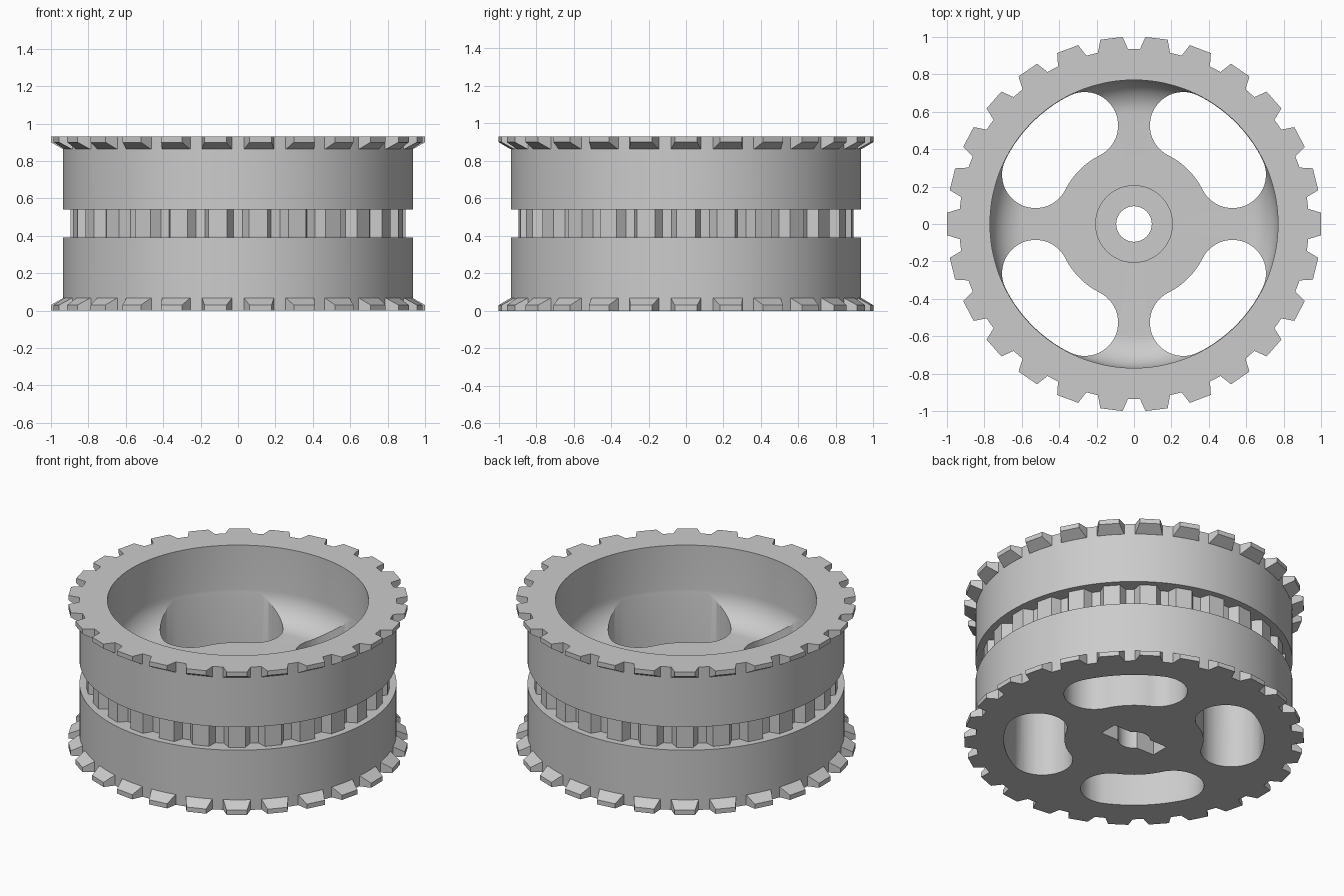
import bpy, bmesh
from math import sin, cos, pi, radians

if "Cube" in bpy.data.objects:
    bpy.data.objects.remove(bpy.data.objects["Cube"], do_unlink=True)

TEETH = 26
HEIGHT = 0.93
RIM = 0.935        # outer wall radius
BORE = 0.77        # inner wall radius
WEB = 0.465        # height of the spoked web
FILLET = 0.18

grey = bpy.data.materials.new("plain grey")
grey.use_nodes = True
grey.diffuse_color = (0.6, 0.6, 0.6, 1)
grey.node_tree.nodes["Principled BSDF"].inputs["Base Color"].default_value = (0.6, 0.6, 0.6, 1)


def make_object(name, bm):
    bmesh.ops.recalc_face_normals(bm, faces=bm.faces)
    mesh = bpy.data.meshes.new(name)
    bm.to_mesh(mesh)
    bm.free()
    mesh.materials.append(grey)
    obj = bpy.data.objects.new(name, mesh)
    bpy.context.collection.objects.link(obj)
    return obj


def loft(bm, lower, upper):
    """Closed solid between two matching outlines of 3D points."""
    a = [bm.verts.new(p) for p in lower]
    b = [bm.verts.new(p) for p in upper]
    bm.faces.new(a[::-1])
    bm.faces.new(b)
    for i in range(len(a)):
        j = (i + 1) % len(a)
        bm.faces.new((a[i], a[j], b[j], b[i]))


def turn(r, y, z, a):
    return (r * cos(a) - y * sin(a), r * sin(a) + y * cos(a), z)


def lathe(name, profile, steps=144):
    bm = bmesh.new()
    rings = [[bm.verts.new(turn(r, 0, z, 2 * pi * s / steps)) for r, z in profile]
             for s in range(steps)]
    n = len(profile)
    for s in range(steps):
        a, b = rings[s], rings[(s + 1) % steps]
        for i in range(n):
            j = (i + 1) % n
            bm.faces.new((a[i], b[i], b[j], a[j]))
    return make_object(name, bm)


def tooth_ring(name, section, half_root, half_tip, root, tip):
    """Ring of tapered teeth; section is the (r, z) side outline of a tooth."""
    bm = bmesh.new()
    slope = (half_tip - half_root) / (tip - root)
    for k in range(TEETH):
        a = 2 * pi * k / TEETH
        sides = [[turn(r, s * (half_root + slope * (r - root)), z, a) for r, z in section]
                 for s in (-1, 1)]
        loft(bm, *sides)
    return make_object(name, bm)


def boolean(target, tool, operation):
    mod = target.modifiers.new(operation.lower(), "BOOLEAN")
    mod.operation = operation
    mod.solver = "EXACT"
    mod.object = tool
    bpy.context.view_layer.objects.active = target
    bpy.ops.object.modifier_apply(modifier=mod.name)
    bpy.data.objects.remove(tool, do_unlink=True)


# Turned wheel body: grooved outer wall, filleted bowl and recessed hub
fillet = [(BORE - FILLET + FILLET * cos(t), WEB + FILLET - FILLET * sin(t))
          for t in (radians(7.5 * i) for i in range(13))]
wheel = lathe("wheel_body", [
    (0.095, 0), (RIM, 0), (RIM, 0.39), (0.84, 0.39), (0.84, 0.54), (RIM, 0.54),
    (RIM, HEIGHT), (BORE, HEIGHT)] + fillet + [(0.205, WEB), (0.205, 0.32), (0.095, 0.32)])

# Four curved slots that leave the spokes between them
bm = bmesh.new()
MID, HALF, SPAN = 0.589, 0.179, radians(18.4)
for q in range(4):
    centre = pi / 4 + q * pi / 2
    outline = []
    for i in range(17):
        outline.append(turn(MID + HALF, 0, 0, centre - SPAN + 2 * SPAN * i / 16))
    for i in range(1, 24):
        t = pi * i / 24
        outline.append(turn(MID + HALF * cos(t), HALF * sin(t), 0, centre + SPAN))
    for i in range(17):
        outline.append(turn(MID - HALF, 0, 0, centre + SPAN - 2 * SPAN * i / 16))
    for i in range(1, 24):
        t = pi + pi * i / 24
        outline.append(turn(MID + HALF * cos(t), HALF * sin(t), 0, centre - SPAN))
    loft(bm, [(x, y, -0.1) for x, y, z in outline], [(x, y, 0.75) for x, y, z in outline])
boolean(wheel, make_object("slot_cutter", bm), "DIFFERENCE")

# Straight key slot under the hub
bm = bmesh.new()
key = [(-0.2, -0.06), (0.2, -0.06), (0.2, 0.06), (-0.2, 0.06)]
loft(bm, [(x, y, -0.1) for x, y in key], [(x, y, 0.15) for x, y in key])
boolean(wheel, make_object("key_cutter", bm), "DIFFERENCE")

# Chamfered teeth on both rims
lower = [(0.9, 0), (1, 0), (1, 0.03), (RIM, 0.067), (0.9, 0.067)]
for name, section in (("lower_teeth", lower),
                      ("upper_teeth", [(r, HEIGHT - z) for r, z in lower])):
    boolean(wheel, tooth_ring(name, section, 0.08, 0.06, RIM, 1), "UNION")

# Upright teeth in the groove
groove = tooth_ring("groove_teeth", [(0.82, 0.385), (0.895, 0.385), (0.895, 0.545), (0.82, 0.545)],
                    0.075, 0.05, 0.84, 0.895)

for obj in (wheel, groove):
    bpy.ops.object.select_all(action="DESELECT")
    obj.select_set(True)
    bpy.context.view_layer.objects.active = obj
    bpy.ops.object.shade_smooth_by_angle(angle=radians(25))
